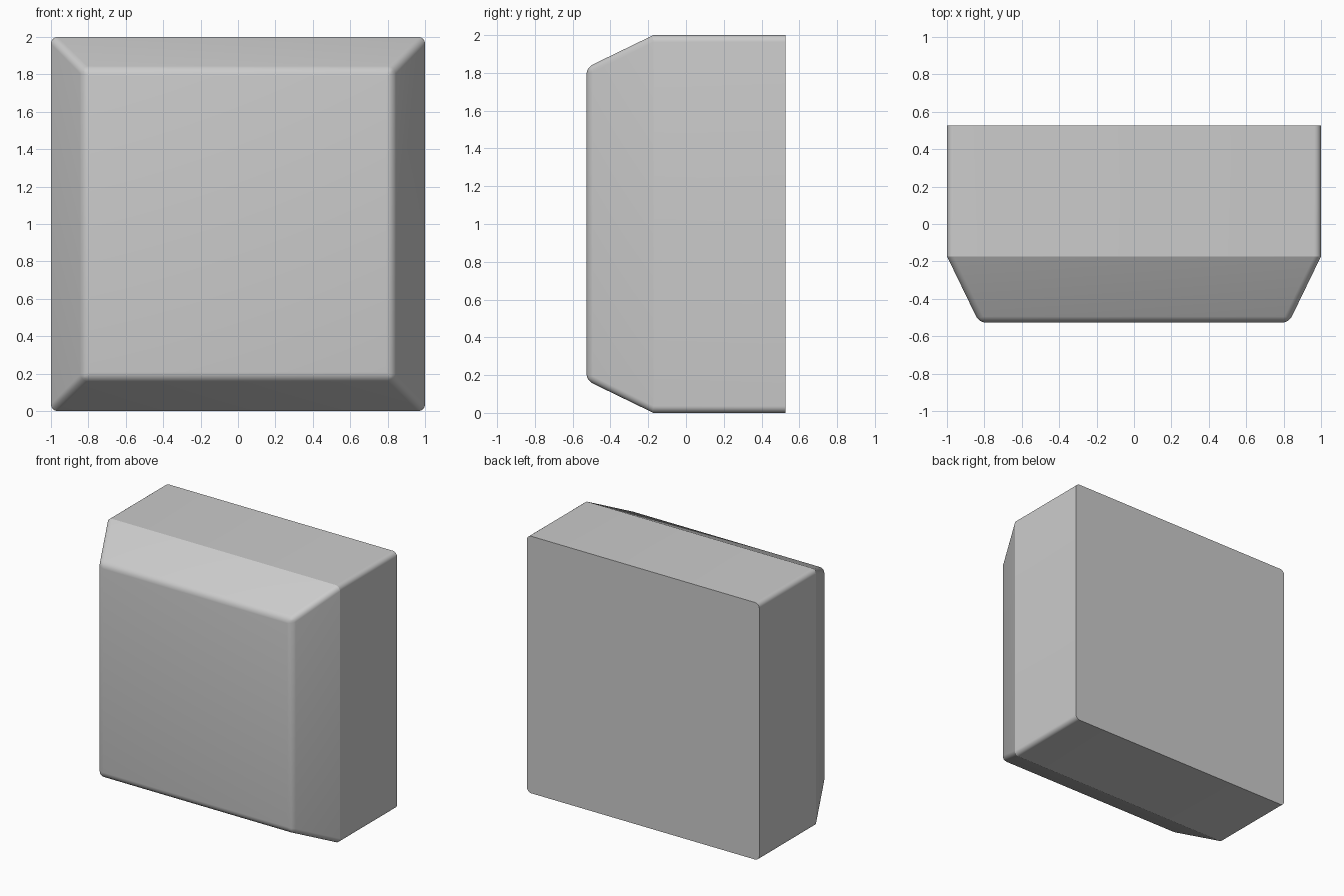
import bpy, bmesh, math

if "Cube" in bpy.data.objects:
    bpy.data.objects.remove(bpy.data.objects["Cube"])

HALF_DEPTH, KINK_Y, INSET = 0.527, -0.176, 0.172
CORNERS = [(-1, -1), (1, -1), (1, 1), (-1, 1)]

bm = bmesh.new()


def ring(half, y):
    return [bm.verts.new((sx * half, y, 1 + sz * half)) for sx, sz in CORNERS]


# Block with a sloped border around the front face
back = ring(1, HALF_DEPTH)
kink = ring(1, KINK_Y)
front = ring(1 - INSET, -HALF_DEPTH)
bm.faces.new(front)
bm.faces.new(back[::-1])
for a, b in ((back, kink), (kink, front)):
    for i in range(4):
        j = (i + 1) % 4
        bm.faces.new((a[i], a[j], b[j], b[i]))
bmesh.ops.recalc_face_normals(bm, faces=bm.faces[:])

# Round the front rim and the corner edges; back rim and kink stay sharp
soft = []
for i in range(4):
    for pair in ((front[i], front[(i + 1) % 4]), (front[i], kink[i]), (kink[i], back[i])):
        soft.append(bm.edges.get(pair))
bmesh.ops.bevel(bm, geom=soft, offset=0.036, offset_type='OFFSET', segments=6,
                profile=0.5, affect='EDGES', clamp_overlap=True)

mesh = bpy.data.meshes.new("chamfered_block")
bm.to_mesh(mesh)
bm.free()
block = bpy.data.objects.new("chamfered_block", mesh)
bpy.context.collection.objects.link(block)

# Smooth rounds, crisp kink
bpy.context.view_layer.objects.active = block
block.select_set(True)
bpy.ops.object.shade_smooth_by_angle(angle=math.radians(20))
